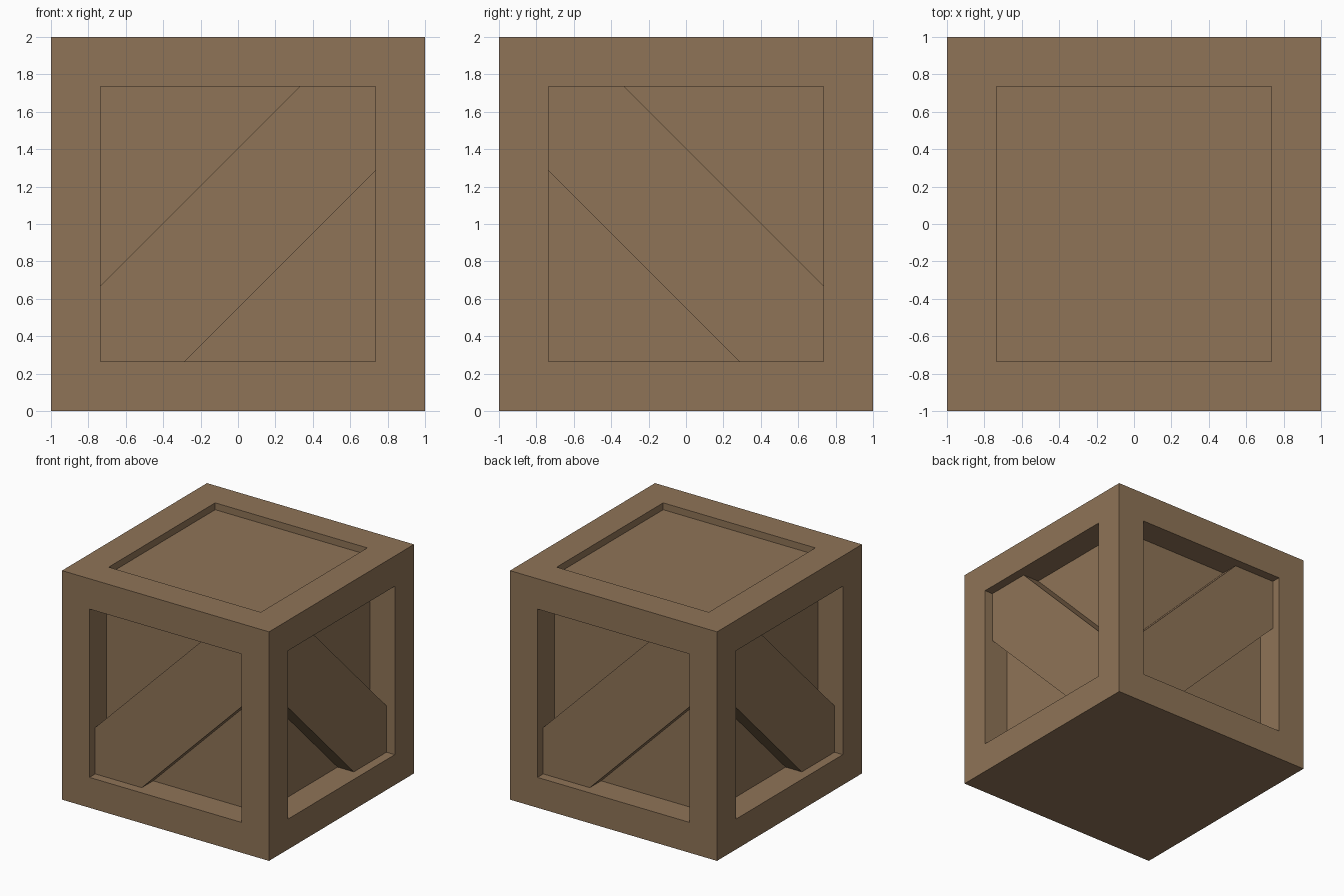
import bpy, bmesh, math
from mathutils import Vector, Matrix

if "Cube" in bpy.data.objects:
    bpy.data.objects.remove(bpy.data.objects["Cube"])

BORDER = 0.265        # width of the frame around every opening
SIDE_DEPTH = 0.237    # recess of the side panels
TOP_DEPTH = 0.06      # recess of the lid panel
PLANK_FACE = 0.92     # distance of the brace face from the centre

wood = bpy.data.materials.new("brown wood")
wood.diffuse_color = (0.275, 0.174, 0.095, 1)
wood.use_nodes = True
wood.node_tree.nodes["Principled BSDF"].inputs["Base Color"].default_value = wood.diffuse_color


def finish(bm, name):
    bmesh.ops.recalc_face_normals(bm, faces=bm.faces)
    mesh = bpy.data.meshes.new(name)
    bm.to_mesh(mesh)
    bm.free()
    mesh.materials.append(wood)
    ob = bpy.data.objects.new(name, mesh)
    bpy.context.collection.objects.link(ob)
    return ob


# Crate body: cube with framed, recessed panels on all faces but the bottom
bm = bmesh.new()
bmesh.ops.create_cube(bm, size=2, matrix=Matrix.Translation((0, 0, 1)))
bm.normal_update()
panels = [f for f in bm.faces if f.normal.z > -0.5]
bmesh.ops.inset_individual(bm, faces=panels, thickness=BORDER, depth=0,
                           use_even_offset=True)
bm.normal_update()
for f in panels:
    n = f.normal.copy()
    depth = TOP_DEPTH if n.z > 0.5 else SIDE_DEPTH
    new = bmesh.ops.extrude_discrete_faces(bm, faces=[f])["faces"][0]
    bmesh.ops.translate(bm, verts=new.verts[:], vec=-n * depth)
finish(bm, "crate_body")


# Diagonal brace: band clipped by the opening, ends let slightly into the frame
def brace(name, turn, flip):
    h = 1 - BORDER + 0.005
    up, low = 0.405, 0.45
    outline = [(-h, -h), (low - h, -h), (h, h - low),
               (h, h), (h - up, h), (-h, up - h)]
    bm = bmesh.new()
    face = bm.faces.new([bm.verts.new((u * flip, -PLANK_FACE, v + 1))
                         for u, v in outline])
    back = bmesh.ops.extrude_face_region(bm, geom=[face], use_keep_orig=True)["geom"]
    bmesh.ops.translate(bm, verts=[v for v in back if isinstance(v, bmesh.types.BMVert)],
                        vec=Vector((0, PLANK_FACE - 1 + SIDE_DEPTH + 0.005, 0)))
    bmesh.ops.rotate(bm, verts=bm.verts, cent=(0, 0, 0),
                     matrix=Matrix.Rotation(math.radians(turn), 3, 'Z'))
    finish(bm, name)


for name, turn, flip in (("front_brace", 0, 1), ("right_brace", 90, -1),
                         ("back_brace", 180, 1), ("left_brace", 270, -1)):
    brace(name, turn, flip)
